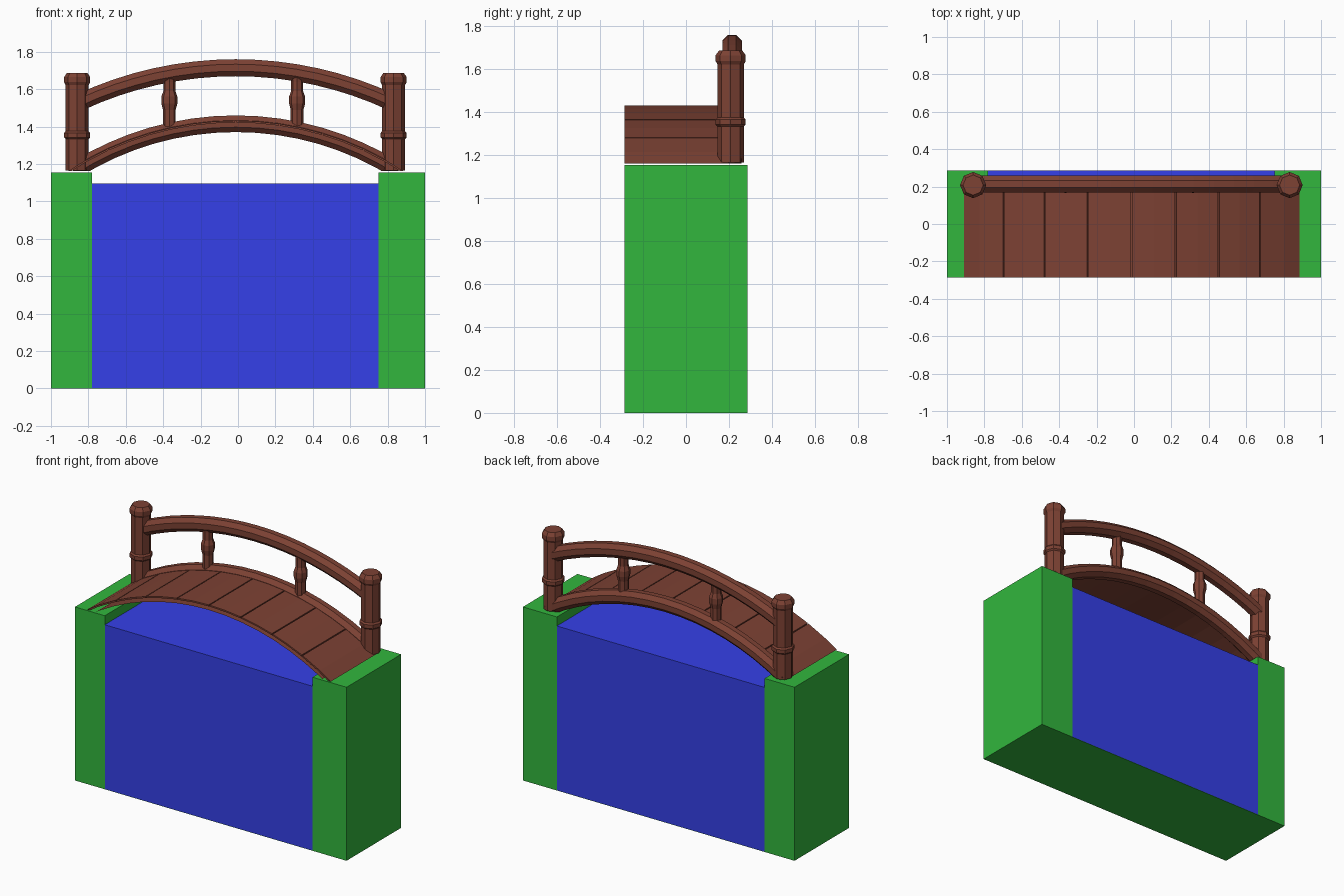
import bpy, bmesh, math

if "Cube" in bpy.data.objects:
    bpy.data.objects.remove(bpy.data.objects["Cube"])

CX = -0.012       # middle of the bridge span
RAIL_Y = 0.208
FLOOR = 1.162     # level at which the bridge meets the banks


def material(name, rgb):
    m = bpy.data.materials.new(name)
    m.diffuse_color = (*rgb, 1)
    m.use_nodes = True
    m.node_tree.nodes["Principled BSDF"].inputs["Base Color"].default_value = m.diffuse_color
    return m


WOOD = material("red_wood", (0.205, 0.054, 0.034))
GRASS = material("grass", (0.032, 0.47, 0.047))
WATER = material("water", (0.036, 0.051, 0.81))


def finish(bm, name, mat):
    bmesh.ops.recalc_face_normals(bm, faces=bm.faces)
    me = bpy.data.meshes.new(name)
    bm.to_mesh(me)
    bm.free()
    me.materials.append(mat)
    ob = bpy.data.objects.new(name, me)
    bpy.context.collection.objects.link(ob)
    return ob


def skin(bm, rings):
    """Join equal closed rings of points and cap both ends."""
    vs = [[bm.verts.new(p) for p in r] for r in rings]
    n = len(vs[0])
    for a, b in zip(vs, vs[1:]):
        for i in range(n):
            j = (i + 1) % n
            bm.faces.new((a[i], a[j], b[j], b[i]))
    bm.faces.new(vs[0])
    bm.faces.new(vs[-1])


def cut_floor(bm):
    """Trim everything below the floor level and close the cut."""
    geom = bm.verts[:] + bm.edges[:] + bm.faces[:]
    bmesh.ops.bisect_plane(bm, geom=geom, plane_co=(0, 0, FLOOR),
                           plane_no=(0, 0, -1), clear_outer=True)
    bmesh.ops.holes_fill(bm, edges=[e for e in bm.edges if e.is_boundary])


def prism(name, outline, y0, y1, mat):
    bm = bmesh.new()
    skin(bm, [[(x, y, z) for x, z in outline] for y in (y0, y1)])
    return finish(bm, name, mat)


def arc_rail(name, radius, cz, half_x, y, thick, segs):
    """Octagonal bar swept along an arc in the xz plane."""
    bm = bmesh.new()
    end = math.asin(half_x / radius)
    r = thick / 2 / math.cos(math.pi / 8)
    rings = []
    for i in range(segs + 1):
        a = -end + 2 * end * i / segs
        ring = []
        for k in range(8):
            t = math.pi / 8 + k * math.pi / 4
            rad = radius + r * math.sin(t)
            ring.append((CX + rad * math.sin(a), y + r * math.cos(t),
                         cz + rad * math.cos(a)))
        rings.append(ring)
    skin(bm, rings)
    cut_floor(bm)
    return finish(bm, name, WOOD)


def deck_arc(name, r_in, r_out, a0, a1, segs, y0):
    """Curved slab between two radii and two angles."""
    angles = [a0 + (a1 - a0) * i / segs for i in range(segs + 1)]
    corners = [(r_in, a) for a in angles] + [(r_out, a) for a in angles[::-1]]
    bm = bmesh.new()
    skin(bm, [[(CX + r * math.sin(a), y, CZ + r * math.cos(a))
               for r, a in corners] for y in (y0, 0.2)])
    cut_floor(bm)
    return finish(bm, name, WOOD)


def turned(name, x, profile):
    """Eight-sided turned post from (radius, z) pairs."""
    bm = bmesh.new()
    skin(bm, [[(x + r * math.cos(k * math.pi / 4),
                RAIL_Y + r * math.sin(k * math.pi / 4), z) for k in range(8)]
              for r, z in profile])
    return finish(bm, name, WOOD)


# Banks joined by a thin river bed, and the water between them
prism("river_banks", [(-1, 0), (1, 0), (1, 1.155), (0.75, 1.155), (0.75, 0.002),
                      (-0.78, 0.002), (-0.78, 1.155), (-1, 1.155)],
      -0.287, 0.287, GRASS)
prism("water", [(-0.78, 0.002), (0.75, 0.002), (0.75, 1.095), (-0.78, 1.095)],
      -0.287, 0.287, WATER)

# Arched deck: a continuous underlay with eight boards and shallow grooves
R_IN, R_MID, R_OUT, CZ = 1.598, 1.622, 1.632, -0.2
end = math.asin(0.892 / R_OUT)
step = 2 * end / 8
deck_arc("deck_underlay", R_IN, R_MID, -end - 0.03, end + 0.03, 16, -0.287)
for i in range(8):
    a0 = -end + i * step + (0.002 if i else -0.03)
    a1 = -end + (i + 1) * step - (0.002 if i < 7 else -0.03)
    deck_arc(f"deck_board_{i + 1}", R_MID, R_OUT, a0, a1, 2, -0.287)

# Lower side beam and upper handrail
arc_rail("side_beam", 1.6155, CZ, 0.868, 0.215, 0.089, 16)
arc_rail("handrail", 1.977, -0.262, 0.84, 0.215, 0.091, 16)

# End posts with collar and cap
post = [(0.061, 1.165), (0.061, 1.333), (0.070, 1.342), (0.070, 1.366),
        (0.061, 1.376), (0.061, 1.622), (0.070, 1.638), (0.070, 1.665),
        (0.054, 1.688)]
turned("post_left", -0.86, post)
turned("post_right", 0.832, post)

# Balusters with a bulge in the middle
baluster = [(0.034, 1.40), (0.034, 1.49), (0.043, 1.525), (0.043, 1.56),
            (0.032, 1.59), (0.032, 1.64), (0.036, 1.69)]
turned("baluster_left", -0.367, baluster)
turned("baluster_right", 0.316, baluster)
